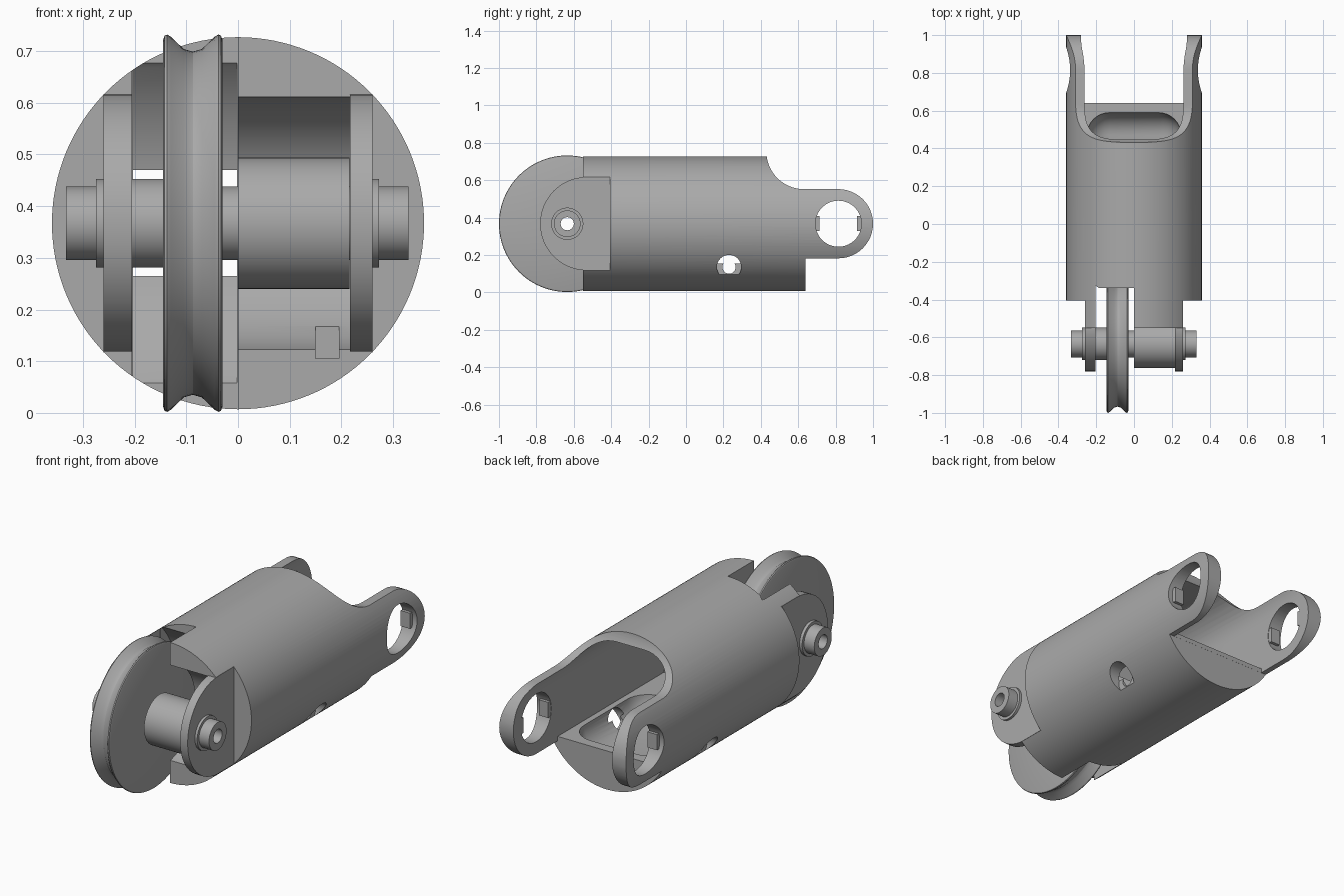
import bpy, bmesh
from math import sin, cos, pi, radians
from mathutils import Vector, Matrix

if "Cube" in bpy.data.objects:
    bpy.data.objects.remove(bpy.data.objects["Cube"])

AXIS_Z = 0.367      # height of every main axis
WHEEL_Y = -0.635    # wheel axle position
EAR_Y = 0.815       # rear ear hole position

steel = bpy.data.materials.new("grey_steel")
steel.use_nodes = True
GREY = (0.4, 0.4, 0.4, 1)
steel.diffuse_color = GREY
steel.node_tree.nodes["Principled BSDF"].inputs["Base Color"].default_value = GREY


def finish(name, bm):
    bmesh.ops.remove_doubles(bm, verts=bm.verts, dist=1e-5)
    bmesh.ops.recalc_face_normals(bm, faces=bm.faces)
    mesh = bpy.data.meshes.new(name)
    bm.to_mesh(mesh)
    bm.free()
    obj = bpy.data.objects.new(name, mesh)
    bpy.context.collection.objects.link(obj)
    mesh.materials.append(steel)
    return obj


def arc(cy, cz, r, a0, a1, n=24):
    angles = [radians(a0 + (a1 - a0) * i / n) for i in range(n + 1)]
    return [(cy + r * cos(a), cz + r * sin(a)) for a in angles]


def prism(name, pts, start, end, axis="x"):
    """Extrude a flat outline along x (points are y, z) or y (points are x, z)."""
    bm = bmesh.new()
    place = (lambda p: (start, *p)) if axis == "x" else (lambda p: (p[0], start, p[1]))
    face = bm.faces.new([bm.verts.new(place(p)) for p in pts])
    geom = bmesh.ops.extrude_face_region(bm, geom=[face])["geom"]
    shift = Vector((end - start, 0, 0) if axis == "x" else (0, end - start, 0))
    bmesh.ops.translate(bm, vec=shift, verts=[v for v in geom if isinstance(v, bmesh.types.BMVert)])
    return finish(name, bm)


def lathe(name, profile, y, z=AXIS_Z, steps=96):
    """Turn a closed (x, radius) profile around an axis along x."""
    bm = bmesh.new()
    vs = [bm.verts.new((x, y, z + r)) for x, r in profile]
    edges = [bm.edges.new((vs[i - 1], vs[i])) for i in range(len(vs))]
    bmesh.ops.spin(bm, geom=vs + edges, cent=(0, y, z), axis=(1, 0, 0),
                   angle=2 * pi, steps=steps)
    bmesh.ops.dissolve_degenerate(bm, dist=1e-6, edges=bm.edges)
    return finish(name, bm)


def rod(name, x0, x1, r, y, z=AXIS_Z):
    return prism(name, arc(y, z, r, 0, 360, 64)[:-1], x0, x1)


def box(name, x, y, z, bevel=0):
    bm = bmesh.new()
    size = Matrix.Diagonal((x[1] - x[0], y[1] - y[0], z[1] - z[0], 1))
    mid = Matrix.Translation([sum(r) / 2 for r in (x, y, z)])
    bmesh.ops.create_cube(bm, size=1, matrix=mid @ size)
    if bevel:
        bmesh.ops.bevel(bm, geom=bm.edges[:], offset=bevel, segments=8,
                        profile=0.5, affect="EDGES")
    return finish(name, bm)


def combine(obj, tool, operation="DIFFERENCE"):
    tool.hide_render = True
    mod = obj.modifiers.new(operation, "BOOLEAN")
    mod.operation, mod.object, mod.solver = operation, tool, "EXACT"
    bpy.context.view_layer.objects.active = obj
    bpy.ops.object.modifier_apply(modifier=mod.name)
    bpy.data.objects.remove(tool)


# Body: round bar trimmed by its side outline, which forms the rear ears
body = prism("body", arc(0, AXIS_Z, 0.36, 0, 360, 128)[:-1], -0.55, 1.1, "y")
outline = [(-0.7, -0.1), (0.64, -0.1), (0.64, 0.182)]
outline += arc(EAR_Y, AXIS_Z, 0.185, -90, 90)
outline += arc(0.63, 0.752, 0.2, 270, 180)
outline += [(0.43, 0.9), (-0.7, 0.9)]
combine(body, prism("side_outline", outline, -0.5, 0.5), "INTERSECT")

# Rear cavity: arched channel, gap between the ears and rounded well
channel = [(0.28, 0.205)] + arc(0.08, 0.47, 0.2, 0, 90, 12)
channel += arc(-0.08, 0.47, 0.2, 90, 180, 12) + [(-0.28, 0.205)]
combine(body, prism("channel", channel, -0.22, 1.2, "y"))
combine(body, box("ear_gap", (-0.28, 0.28), (0.6405, 1.2), (0.05, 0.4)))
combine(body, box("well", (-0.25, 0.25), (0, 0.59), (0.09, 0.5), 0.12))

# Front flats, wheel slot and roller pocket
for s in (-1, 1):
    combine(body, box("flat", sorted((s * 0.26, s * 0.5)), (-0.7, -0.405), (-0.1, 0.9)))
combine(body, box("wheel_slot", (-0.205, 0), (-0.7, -0.34), (-0.1, 0.9)))
combine(body, rod("wheel_clearance", -0.203, -0.002, 0.428, WHEEL_Y))
pocket = arc(-0.6, AXIS_Z, 0.25, -90, 90) + [(-0.8, 0.617), (-0.8, 0.117)]
combine(body, prism("roller_pocket", pocket, -0.01, 0.217))
combine(body, box("pocket_notch", (0.15, 0.195), (-0.7, -0.45), (0.105, 0.2)))

# Cross holes: rear ears and counterbored pin hole
combine(body, rod("ear_bore", -0.5, 0.5, 0.123, EAR_Y))
combine(body, rod("pin_bore", -0.5, 0.5, 0.035, 0.23, 0.135))
for s in (-1, 1):
    combine(body, rod("counterbore", *sorted((s * 0.235, s * 0.5)), 0.065, 0.23, 0.135))

parts = [body]

# Front ears carrying the axle
cheek = arc(-0.53, AXIS_Z, 0.25, 90, 270) + [(-0.4, 0.117), (-0.4, 0.617)]
for name, x0, x1 in (("left_front_ear", 0.217, 0.26), ("right_front_ear", -0.26, -0.205)):
    ear = prism(name, cheek, x0, x1)
    combine(ear, rod("axle_bore", -0.5, 0.5, 0.06, WHEEL_Y))
    parts.append(ear)

# Small locking tabs inside the rear ear holes
for side, s in (("left", 1), ("right", -1)):
    for place, d in (("front", -1), ("rear", 1)):
        parts.append(box(f"{side}_{place}_tab", sorted((s * 0.282, s * 0.335)),
                         sorted((EAR_Y + d * 0.1, EAR_Y + d * 0.13)),
                         (AXIS_Z - 0.04, AXIS_Z + 0.04)))

# Grooved wheel
groove = [(-0.145, 0.05), (-0.145, 0.355), (-0.142, 0.363), (-0.137, 0.365),
          (-0.130, 0.361), (-0.105, 0.337), (-0.0875, 0.332), (-0.07, 0.337),
          (-0.045, 0.361), (-0.038, 0.365), (-0.033, 0.363), (-0.03, 0.355), (-0.03, 0.05)]
parts.append(lathe("grooved_wheel", groove, WHEEL_Y))

# Hollow axle with its collars, and the wide roller
axle = [(-0.333, 0.035), (-0.333, 0.071), (-0.275, 0.071), (-0.275, 0.086),
        (-0.14, 0.086), (-0.14, 0.071), (0.25, 0.071), (0.25, 0.086),
        (0.273, 0.086), (0.273, 0.071), (0.33, 0.071), (0.33, 0.035)]
parts.append(lathe("hollow_axle", axle, WHEEL_Y, steps=64))
roller = [(0, 0.06), (0, 0.127), (0.216, 0.127), (0.216, 0.06)]
parts.append(lathe("roller", roller, WHEEL_Y, steps=64))

# Smooth round surfaces, keep machined edges crisp
bpy.ops.object.select_all(action="DESELECT")
for part in parts:
    part.select_set(True)
bpy.context.view_layer.objects.active = body
bpy.ops.object.shade_smooth_by_angle(angle=radians(30))
